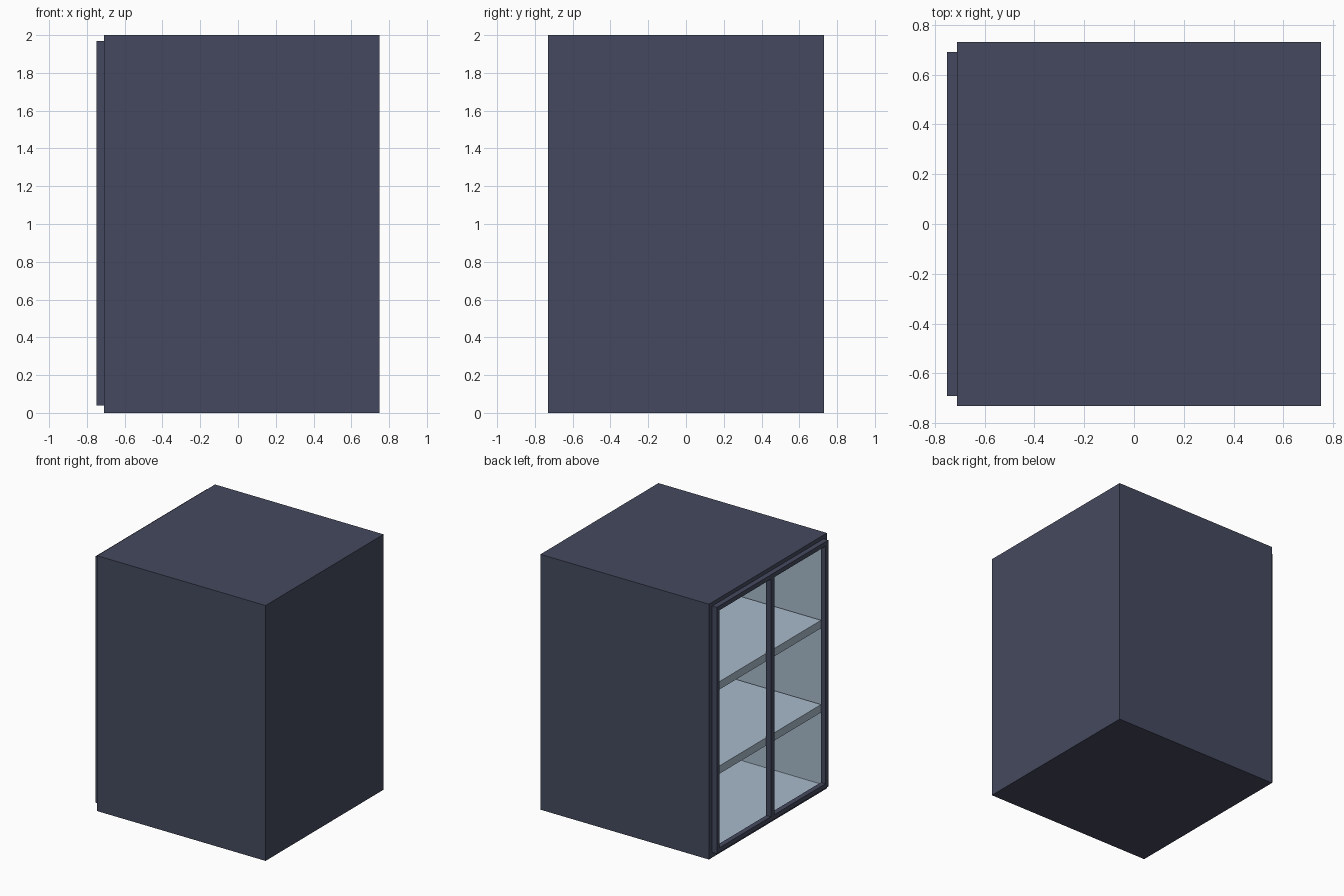
import bpy, bmesh
from mathutils import Vector

if "Cube" in bpy.data.objects:
    bpy.data.objects.remove(bpy.data.objects["Cube"])


def srgb(*rgb):
    lin = [(c / 255 / 12.92) if c < 10 else ((c / 255 + 0.055) / 1.055) ** 2.4 for c in rgb]
    return (*lin, 1.0)


def material(name, *rgb):
    m = bpy.data.materials.new(name)
    m.diffuse_color = srgb(*rgb)
    m.use_nodes = True
    m.node_tree.nodes["Principled BSDF"].inputs["Base Color"].default_value = m.diffuse_color
    return m


shell = material("dark slate", 69, 73, 94)
liner = material("pale blue grey", 169, 187, 204)


def make_object(name, bm, *mats):
    bmesh.ops.recalc_face_normals(bm, faces=bm.faces)
    me = bpy.data.meshes.new(name)
    bm.to_mesh(me)
    bm.free()
    for m in mats:
        me.materials.append(m)
    ob = bpy.data.objects.new(name, me)
    bpy.context.collection.objects.link(ob)
    return ob


def add_box(bm, lo, hi):
    lo, hi = Vector(lo), Vector(hi)
    verts = bmesh.ops.create_cube(bm, size=1)["verts"]
    for v in verts:
        v.co = (lo + hi) / 2 + v.co * (hi - lo)


# Cabinet body: box open on the -x side, with a pale inner lining
bm = bmesh.new()
add_box(bm, (-0.71, -0.73, 0), (0.75, 0.73, 2))
bm.normal_update()
front = min(bm.faces, key=lambda f: f.calc_center_median().x)
bmesh.ops.inset_region(bm, faces=[front], thickness=0.065)
cavity = bmesh.ops.extrude_discrete_faces(bm, faces=[front])["faces"][0]
for v in cavity.verts:
    v.co.x = 0.69
cavity.material_index = 1
for e in cavity.edges:
    for f in e.link_faces:
        f.material_index = 1
make_object("cabinet_body", bm, shell, liner)

# Two shelves
for i, top in enumerate((0.68, 1.34)):
    bm = bmesh.new()
    add_box(bm, (-0.705, -0.665, top - 0.062), (0.69, 0.665, top))
    make_object(f"shelf_{i + 1}", bm, liner)

# Door frame: outer ring cut from one plate, with a centre post
X0, X1, Y, Z0, Z1, W = -0.75, -0.71, 0.69, 0.04, 1.97, 0.035
bm = bmesh.new()
for z in (Z0, Z1 - W):
    add_box(bm, (X0, -Y, z), (X1, Y, z + W))
for y0, y1 in ((-Y, -Y + W), (-0.022, 0.022), (Y - W, Y)):
    add_box(bm, (X0, y0, Z0 + W), (X1, y1, Z1 - W))
make_object("door_frame", bm, shell)
